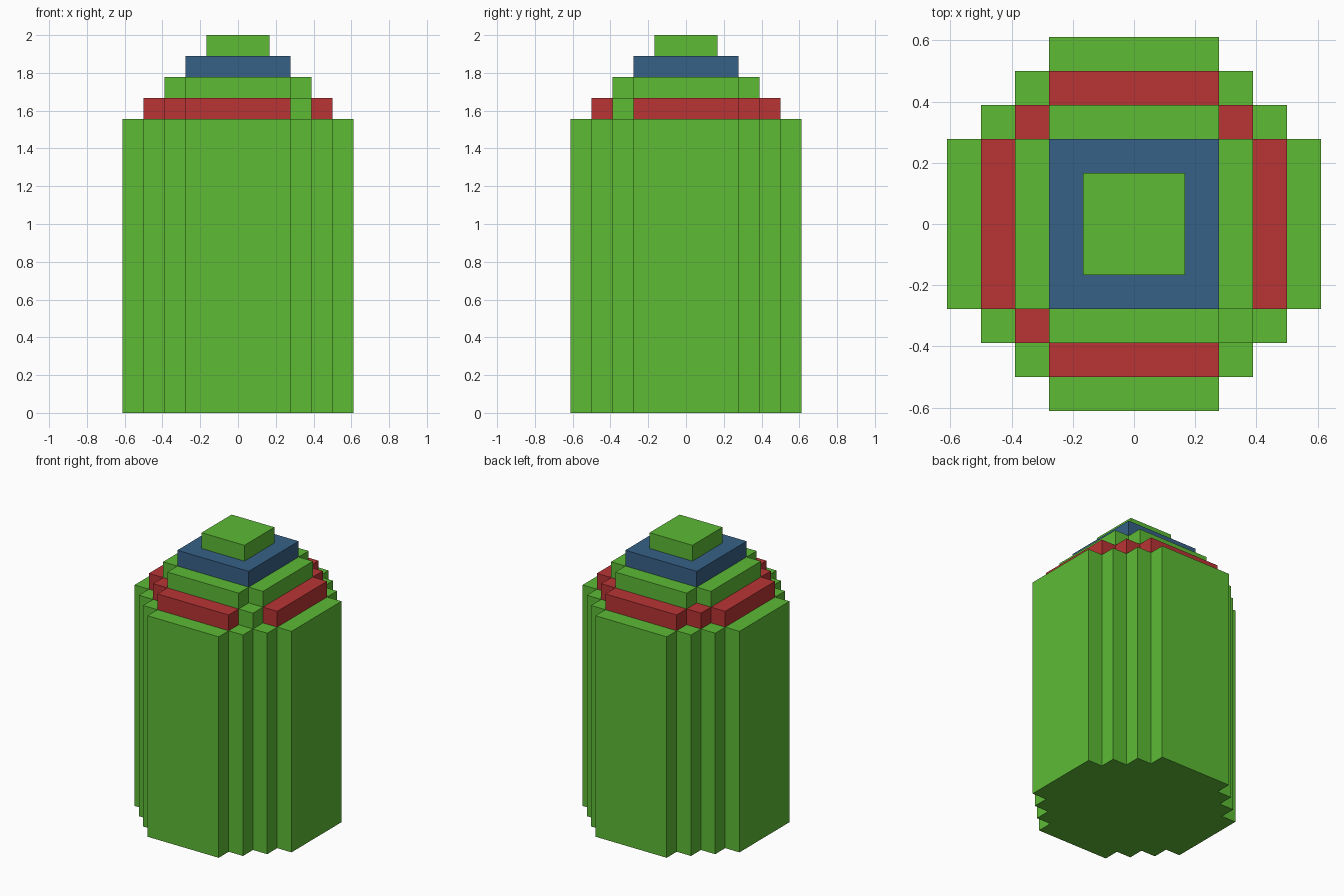
import bpy
import bmesh

if "Cube" in bpy.data.objects:
    bpy.data.objects.remove(bpy.data.objects["Cube"], do_unlink=True)

U = 1 / 9  # edge of one block


def make_material(name, rgb):
    mat = bpy.data.materials.new(name)
    mat.use_nodes = True
    mat.diffuse_color = (*rgb, 1)
    mat.node_tree.nodes["Principled BSDF"].inputs["Base Color"].default_value = (*rgb, 1)
    return mat


GREEN = make_material("leaf green", (0.109, 0.497, 0.036))
RED = make_material("brick red", (0.491, 0.034, 0.034))
BLUE = make_material("steel blue", (0.037, 0.120, 0.242))


def stepped_outline(reach, inner, notched_quadrant=None):
    """Outline with stair-stepped corners, in blocks, anticlockwise."""
    outline = []
    for quadrant in range(4):
        x, y = reach, inner
        step = reach - inner if quadrant == notched_quadrant else 1
        points = [(x, y)]
        while x > inner:
            x -= step
            points += [(x, y), (x, y + step)]
            y += step
        for px, py in points:
            for _ in range(quadrant):
                px, py = -py, px
            outline.append((px, py))
    return outline


def prism(name, outline, bottom, top, mat):
    """Extrude an outline between two heights, all in blocks."""
    bm = bmesh.new()
    base = bm.faces.new([bm.verts.new((x * U, y * U, bottom * U)) for x, y in outline])
    result = bmesh.ops.extrude_face_region(bm, geom=[base], use_keep_orig=True)
    raised = [v for v in result["geom"] if isinstance(v, bmesh.types.BMVert)]
    bmesh.ops.translate(bm, verts=raised, vec=(0, 0, (top - bottom) * U))
    bmesh.ops.recalc_face_normals(bm, faces=bm.faces)
    mesh = bpy.data.meshes.new(name)
    bm.to_mesh(mesh)
    bm.free()
    mesh.materials.append(mat)
    obj = bpy.data.objects.new(name, mesh)
    bpy.context.collection.objects.link(obj)
    return obj


# Tall body with stepped corners
prism("body", stepped_outline(5.5, 2.5), 0, 14, GREEN)

# Red band, with one corner block in green
prism("red_band", stepped_outline(4.5, 2.5, notched_quadrant=3), 14, 15, RED)
prism("green_corner_block", [(2.5, -3.5), (3.5, -3.5), (3.5, -2.5), (2.5, -2.5)], 14, 15, GREEN)

# Upper tiers
prism("green_tier", stepped_outline(3.5, 2.5), 15, 16, GREEN)
prism("blue_tier", stepped_outline(2.5, 2.5), 16, 17, BLUE)
prism("top_cap", stepped_outline(1.5, 1.5), 17, 18, GREEN)
